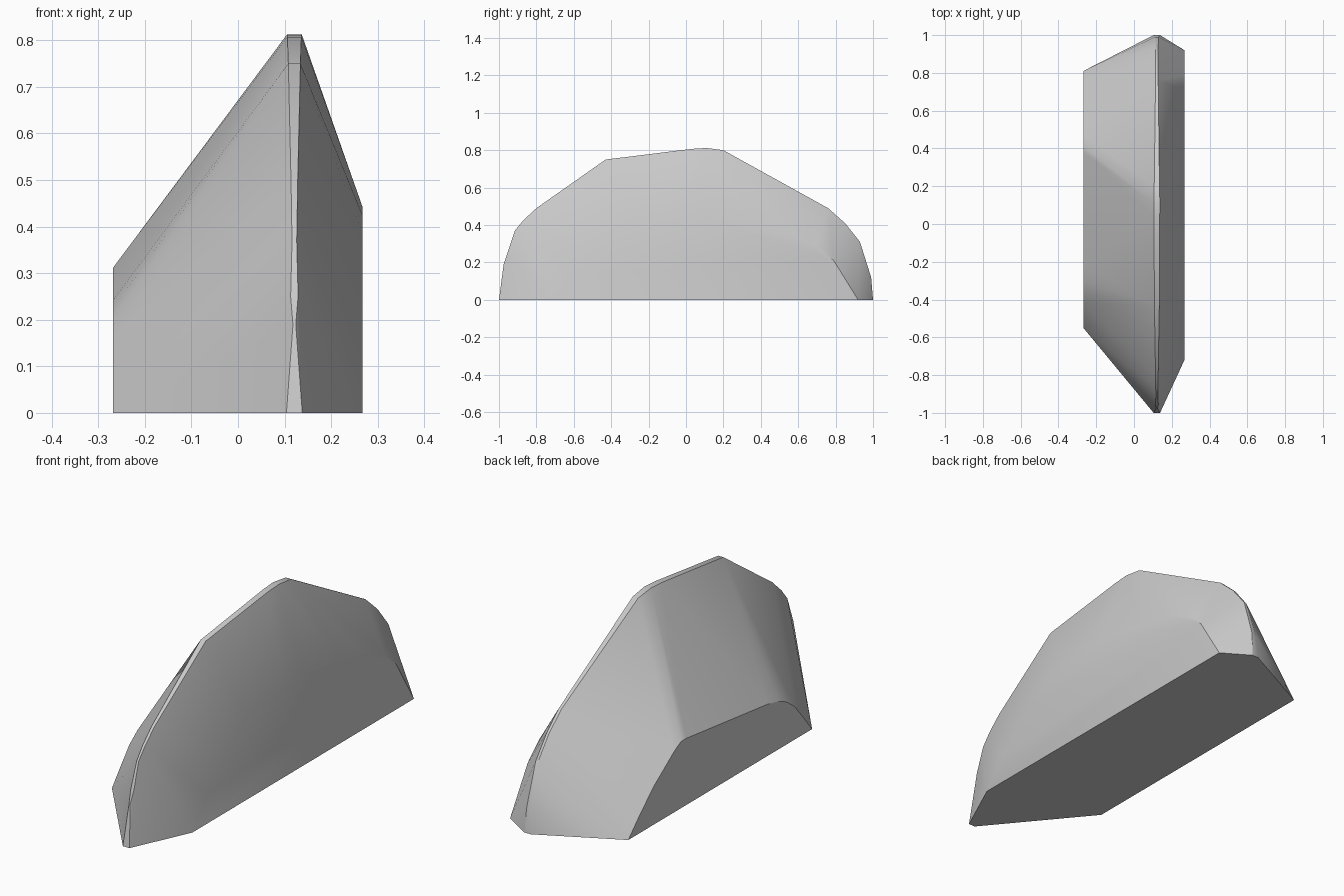
import bpy, bmesh

if "Cube" in bpy.data.objects:
    bpy.data.objects.remove(bpy.data.objects["Cube"])

# Outline of the widest ridge: y, z, half width of its narrow flat band
ridge = [(-1, 0, .017), (-.975, .19, .003), (-.955, .25, .008), (-.915, .37, .005), (-.87, .425, .006),
         (-.8, .49, .007), (-.43, .75, .013), (.03, .807, .015), (.11, .812, .016),
         (.2, .80, .014), (.76, .49, .007), (.85, .41, .006), (.93, .31, .006),
         (.99, .12, .01), (1, 0, .017)]
# Outlines of the two flat side faces: y, z
right_face = [(-.72, 0), (-.62, .13), (-.52, .235), (-.41, .32), (-.29, .385),
              (-.17, .425), (-.03, .443), (.1, .438), (.37, .405), (.55, .36),
              (.7, .29), (.79, .21), (.85, .11), (.92, 0)]
left_face = [(-.55, 0), (-.48, .085), (-.42, .155), (-.36, .2), (-.3, .225),
             (-.22, .242), (.38, .312), (.42, .312), (.47, .285), (.62, .18),
             (.73, .08), (.81, 0)]

# Cut stone body: convex skin over the ridge and both side faces
bm = bmesh.new()
for y, z, w in ridge:
    for side in (-1, 1):
        bm.verts.new((.121 + side * w, y, z))
for x, outline in ((.267, right_face), (-.268, left_face)):
    for y, z in outline:
        bm.verts.new((x, y, z))
hull = bmesh.ops.convex_hull(bm, input=bm.verts[:])
loose = [v for v in bm.verts if not v.link_faces]
bmesh.ops.delete(bm, geom=loose, context='VERTS')
bmesh.ops.dissolve_limit(bm, angle_limit=.01, verts=bm.verts[:], edges=bm.edges[:])
bmesh.ops.recalc_face_normals(bm, faces=bm.faces[:])

mesh = bpy.data.meshes.new("stone_wedge")
bm.to_mesh(mesh)
bm.free()
stone = bpy.data.objects.new("stone_wedge", mesh)
bpy.context.collection.objects.link(stone)

# Smooth the soft facets, keep the rim edges sharp
bpy.context.view_layer.objects.active = stone
stone.select_set(True)
bpy.ops.object.shade_smooth_by_angle(angle=.5)
